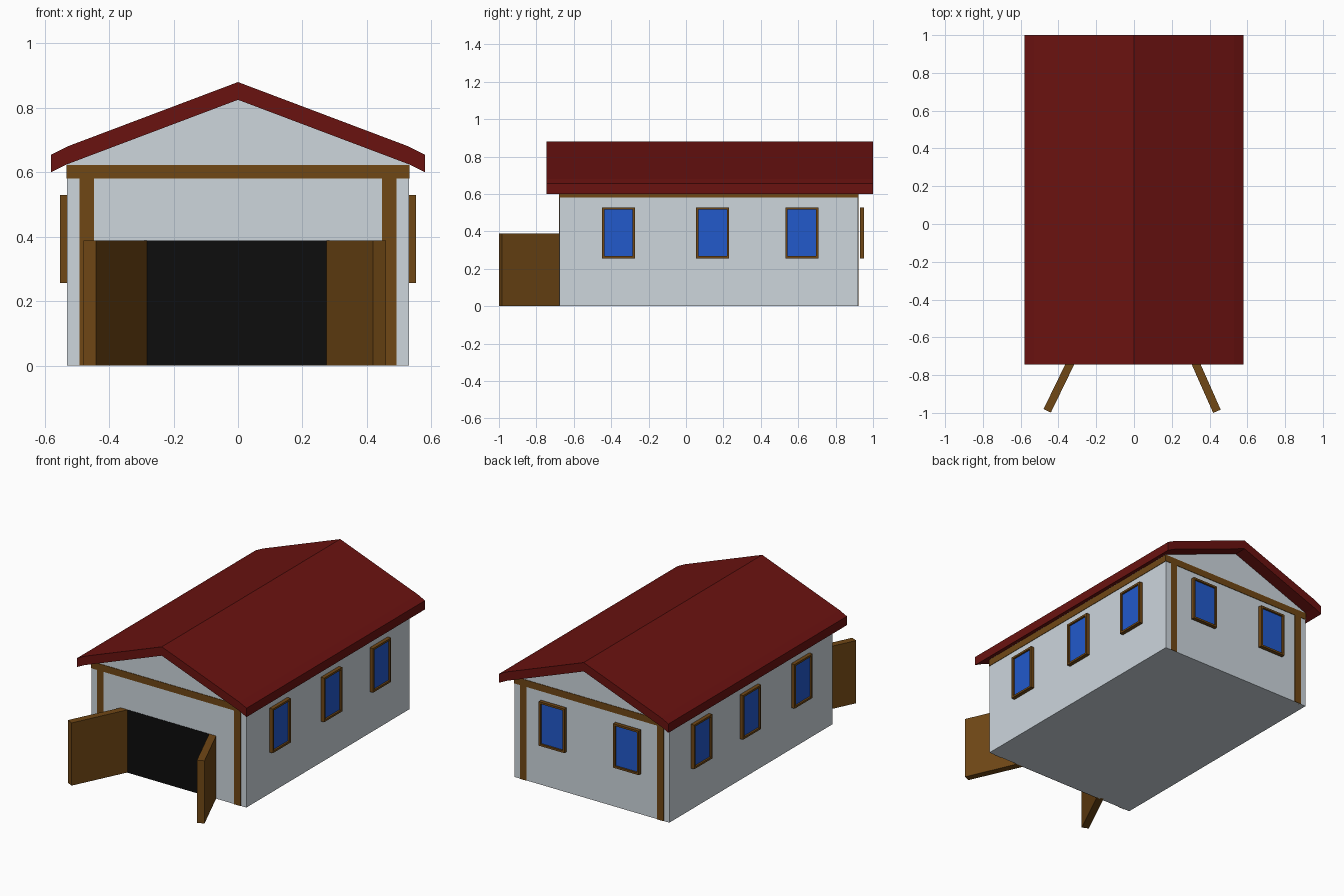
import bpy, bmesh
from mathutils import Matrix, Vector

if "Cube" in bpy.data.objects:
    bpy.data.objects.remove(bpy.data.objects["Cube"])


def material(name, rgb):
    m = bpy.data.materials.new(name)
    m.diffuse_color = (*rgb, 1)
    m.use_nodes = True
    m.node_tree.nodes["Principled BSDF"].inputs["Base Color"].default_value = m.diffuse_color
    return m


WALL = material("wall_paint", (0.61, 0.67, 0.72))
WOOD = material("brown_wood", (0.16, 0.063, 0.0075))
ROOF = material("red_roof", (0.144, 0.006, 0.005))
GLASS = material("blue_glass", (0.016, 0.1, 0.6))
DARK = material("dark_opening", (0.004, 0.004, 0.004))


def finish(name, bm, mat):
    bmesh.ops.recalc_face_normals(bm, faces=bm.faces)
    me = bpy.data.meshes.new(name)
    bm.to_mesh(me)
    bm.free()
    me.materials.append(mat)
    ob = bpy.data.objects.new(name, me)
    bpy.context.collection.objects.link(ob)
    return ob


def boxes(name, mat, *bounds):
    """One object made of boxes, each given as (x0, x1, y0, y1, z0, z1)."""
    bm = bmesh.new()
    for x0, x1, y0, y1, z0, z1 in bounds:
        mid = Vector((x0 + x1, y0 + y1, z0 + z1)) / 2
        size = Matrix.Diagonal((x1 - x0, y1 - y0, z1 - z0, 1))
        bmesh.ops.create_cube(bm, size=1, matrix=Matrix.Translation(mid) @ size)
    return finish(name, bm, mat)


def extrude(name, mat, points, offset):
    """Prism from a flat outline swept along an offset."""
    bm = bmesh.new()
    face = bm.faces.new([bm.verts.new(p) for p in points])
    new = bmesh.ops.extrude_face_region(bm, geom=[face], use_keep_orig=True)["geom"]
    moved = [v for v in new if isinstance(v, bmesh.types.BMVert)]
    bmesh.ops.translate(bm, verts=moved, vec=offset)
    return finish(name, bm, mat)


X, FRONT, BACK = 0.53, -0.675, 0.92

# Walls with gables
profile = [(-X, 0), (X, 0), (X, 0.625), (0, 0.825), (-X, 0.625)]
extrude("walls", WALL, [(x, FRONT, z) for x, z in profile], (0, BACK - FRONT, 0))

# Roof shell with flared eaves
top = [(-0.58, 0.655), (-X, 0.68), (0, 0.88), (X, 0.68), (0.58, 0.655)]
outline = top + [(x, z - 0.055) for x, z in reversed(top)]
extrude("roof", ROOF, [(x, -0.745, z) for x, z in outline], (0, 1.745, 0))

# Timber band around the wall top and corner posts
P = 0.003
boxes("timber_band", WOOD,
      (-X, X, FRONT - P, FRONT + 0.01, 0.58, 0.622),
      (-X, X, BACK - 0.01, BACK + P, 0.58, 0.622),
      (-X - P, -X + 0.01, FRONT, BACK, 0.58, 0.622),
      (X - 0.01, X + P, FRONT, BACK, 0.58, 0.622))
for side, s in (("left", -1), ("right", 1)):
    x0, x1 = sorted((s * 0.447, s * 0.492))
    boxes(f"front_post_{side}", WOOD, (x0, x1, FRONT - P, FRONT + 0.01, 0, 0.58))
    boxes(f"back_post_{side}", WOOD, (x0, x1, BACK - 0.01, BACK + P, 0, 0.58))

# Dark doorway
boxes("doorway", DARK, (-0.283, 0.275, FRONT - P, FRONT + 0.01, 0, 0.388))

# Open double doors
doors = {
    "door_left": [(-0.283, -0.675), (-0.44, -0.998), (-0.479, -0.98), (-0.322, -0.657)],
    "door_right": [(0.275, -0.675), (0.419, -1.0), (0.459, -0.983), (0.315, -0.658)],
}
for name, plan in doors.items():
    extrude(name, WOOD, [(x, y, 0) for x, y in plan], (0, 0, 0.388))


# Windows, modelled facing -y about the origin and then placed
def window(name, place):
    w, z0, z1, t, d = 0.088, 0.256, 0.529, 0.012, 0.023
    frame = boxes(name + "_frame", WOOD,
                  (-w, w, -d, 0, z0, z0 + t), (-w, w, -d, 0, z1 - t, z1),
                  (-w, -w + t, -d, 0, z0 + t, z1 - t), (w - t, w, -d, 0, z0 + t, z1 - t))
    glass = boxes(name + "_glass", GLASS, (-w + t, w - t, -0.012, 0, z0 + t, z1 - t))
    for ob in (frame, glass):
        ob.data.transform(place)


quarter = Matrix.Rotation(1.5707963, 4, "Z")
half = Matrix.Rotation(3.1415927, 4, "Z")
for i, y in enumerate((-0.361, 0.142, 0.62), 1):
    window(f"right_window_{i}", Matrix.Translation((X, y, 0)) @ quarter)
    window(f"left_window_{i}", Matrix.Translation((-X, y, 0)) @ quarter.inverted())
for i, x in enumerate((-0.255, 0.255), 1):
    window(f"back_window_{i}", Matrix.Translation((x, BACK + 0.009, 0)) @ half)
